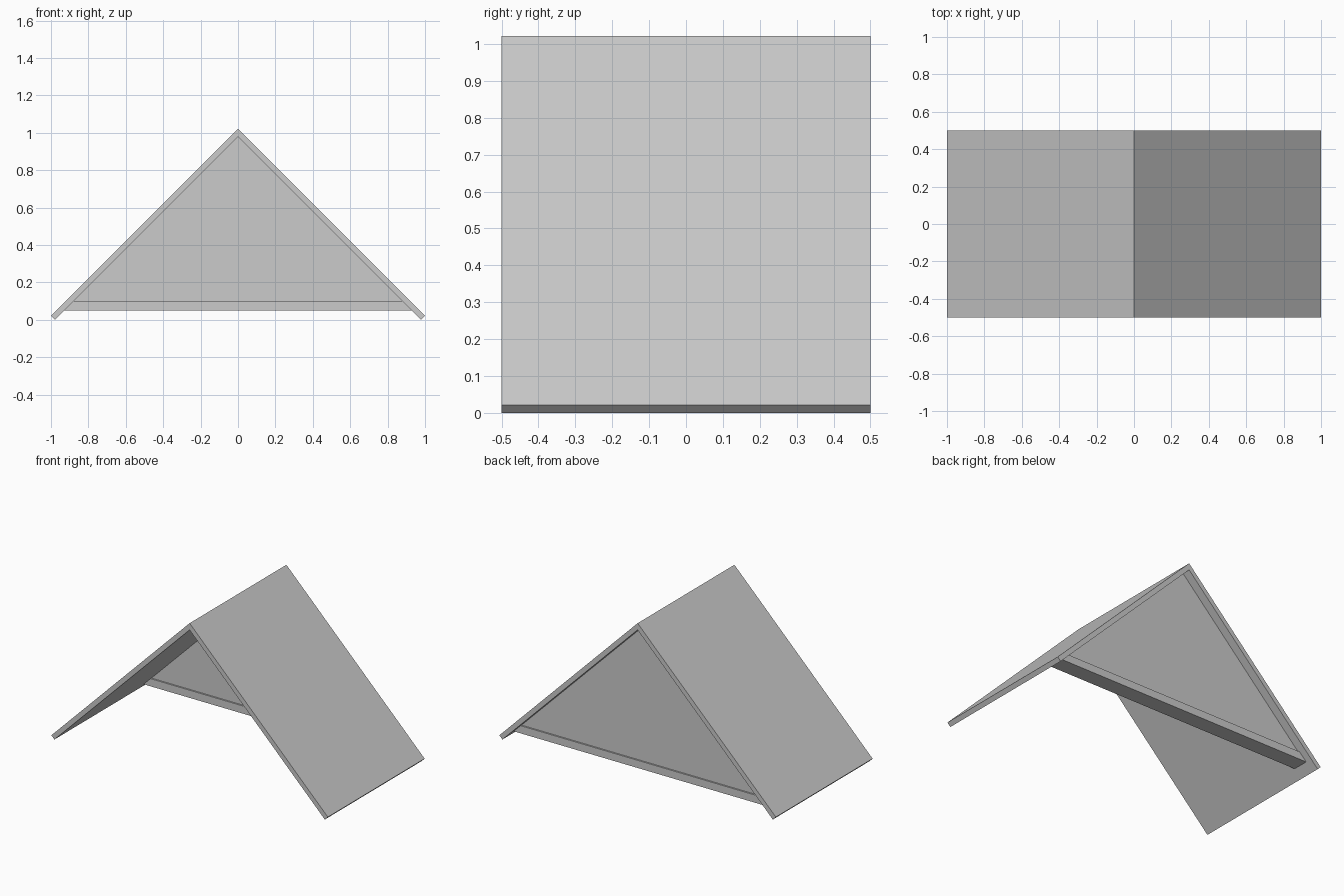
import bpy
import bmesh

cube = bpy.data.objects.get("Cube")
if cube:
    bpy.data.objects.remove(cube, do_unlink=True)

grey = bpy.data.materials.new("plain_grey")
grey.use_nodes = True
COLOUR = (0.6, 0.6, 0.6, 1)
grey.diffuse_color = COLOUR
grey.node_tree.nodes["Principled BSDF"].inputs["Base Color"].default_value = COLOUR


def extrude_profile(name, profile, y_front, y_back):
    """Solid made by extruding an (x, z) profile along y."""
    bm = bmesh.new()
    face = bm.faces.new([bm.verts.new((x, y_front, z)) for x, z in profile])
    out = bmesh.ops.extrude_face_region(bm, geom=[face])
    moved = [v for v in out["geom"] if isinstance(v, bmesh.types.BMVert)]
    bmesh.ops.translate(bm, verts=moved, vec=(0, y_back - y_front, 0))
    bmesh.ops.recalc_face_normals(bm, faces=bm.faces)
    mesh = bpy.data.meshes.new(name)
    bm.to_mesh(mesh)
    bm.free()
    mesh.materials.append(grey)
    obj = bpy.data.objects.new(name, mesh)
    bpy.context.scene.collection.objects.link(obj)
    return obj


STEP = 0.022                 # x and z offset across the roof thickness
RIDGE = 1 + STEP             # outer ridge height
INNER = RIDGE - 2 * STEP     # underside ridge height
BASE, BEAM_TOP = 0.05, 0.1

# Two sloping roof slabs meeting at the ridge, eaves cut square
for side, name in ((-1, "right_roof_slab"), (1, "left_roof_slab")):
    slab = [(0, RIDGE), (side, STEP), (side * (1 - STEP), 0), (0, INNER)]
    extrude_profile(name, slab, -0.5, 0.5)

# Gable wall set just inside the back edge
half = INNER - BEAM_TOP
extrude_profile("gable_wall", [(-half, BEAM_TOP), (half, BEAM_TOP), (0, INNER)],
                0.36, 0.445)

# Tie beam under the gable wall, slightly proud of it
low = INNER - BASE
extrude_profile("tie_beam", [(-low, BASE), (low, BASE), (half, BEAM_TOP), (-half, BEAM_TOP)],
                0.35, 0.455)
